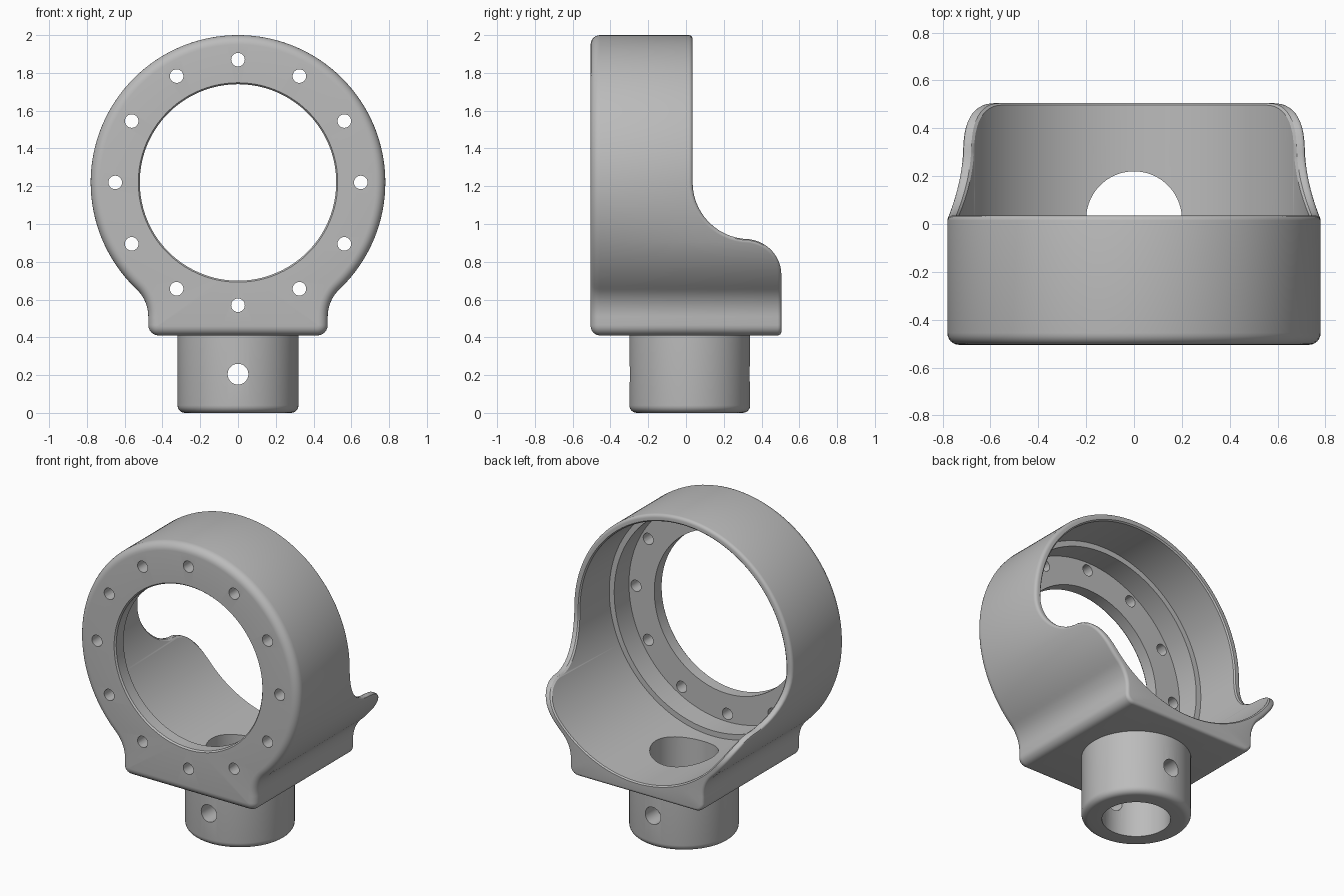
import bpy, bmesh
from math import pi, sin, cos, asin, atan2, sqrt, radians
from mathutils import Matrix, Vector

if "Cube" in bpy.data.objects:
    bpy.data.objects.remove(bpy.data.objects["Cube"])

CZ, R = 1.22, 0.78              # ring centre height and outer radius
FRONT, BACK, RIM = -0.505, 0.505, 0.035
HALF, FLOOR, FILLET = 0.475, 0.41, 0.2
EDGE, LIP = 0.05, 0.02          # front rounding and lip rounding
STEM_Y, STEM_R, BORE_R = 0.02, 0.32, 0.2

grey = bpy.data.materials.new("plain_grey")
grey.use_nodes = True
grey.diffuse_color = (0.5, 0.5, 0.5, 1)
grey.node_tree.nodes["Principled BSDF"].inputs["Base Color"].default_value = (0.5, 0.5, 0.5, 1)


def make_object(name, bm):
    bmesh.ops.recalc_face_normals(bm, faces=bm.faces)
    mesh = bpy.data.meshes.new(name)
    bm.to_mesh(mesh)
    bm.free()
    mesh.materials.append(grey)
    obj = bpy.data.objects.new(name, mesh)
    bpy.context.collection.objects.link(obj)
    return obj


def steps(a, b, n):
    """n values from just after a up to and including b."""
    return [a + (b - a) * (i + 1) / n for i in range(n)]


def lip_curve(off):
    """Scooped side edge as (y, z), moved inward by off."""
    r1, r2 = 0.3 + off, 0.19 - off
    scoop = [(0.335 - r1 * cos(t), CZ - r1 * sin(t)) for t in steps(0, pi / 2, 14)]
    mid = 0.315
    nose = [(mid + r2 * sin(t), 0.73 + r2 * cos(t)) for t in steps(0, pi / 2, 12)]
    return scoop + nose


def upper(r, off):
    """Upper half of a round section: top down to the end of the scoop."""
    pts = [(r * cos(a), RIM - off, CZ + r * sin(a)) for a in [pi / 2] + steps(pi / 2, 0, 40)]
    for y, z in lip_curve(off):
        h = max(-0.99 * r, z - CZ)
        pts.append((sqrt(r * r - h * h), y, CZ + h))
    return pts


def outline(d, off):
    """Half outline of the body, inset by d."""
    r, y = R - d, BACK - off
    pts = upper(r, off)
    fx = HALF + FILLET
    fz = CZ - sqrt((R + FILLET) ** 2 - fx ** 2)
    tangent = atan2(fz - CZ, fx)
    start = asin((pts[-1][2] - CZ) / r)
    low = [(r * cos(a), CZ + r * sin(a)) for a in steps(start, tangent, 4)]
    low += [(fx + (FILLET + d) * cos(a), fz + (FILLET + d) * sin(a))
            for a in steps(pi + tangent, pi, 10)]
    c = EDGE + 0.005
    low += [(HALF - c + (c - d) * cos(a), FLOOR + c + (c - d) * sin(a))
            for a in [0] + steps(0, -pi / 2, 6)]
    low += [(x, FLOOR + d) for x in steps(HALF - c, 0, 10)]
    return pts + [(x, y, z) for x, z in low]


def circle(r, off):
    """Half circle with points matching the outline."""
    pts = upper(r, off)
    start = asin((pts[-1][2] - CZ) / r)
    n = len(outline(0, 0)) - len(pts)
    low = [(r * cos(a), BACK - off, CZ + r * sin(a)) for a in steps(start, -pi / 2, n)]
    return pts + low


def flat(pts, y):
    return [(x, y, z) for x, _, z in pts]


# Body sections: hole, front rounding, outer wall, lip, bore, ledge, plate
INNER, SEAT, HOLE, PLATE, LEDGE = 0.735, 0.70, 0.52, -0.42, -0.27
rings = [flat(circle(HOLE, LIP), FRONT + 0.01), flat(circle(HOLE + 0.008, LIP), FRONT)]
for a in [0] + steps(0, pi / 2, 6):
    rings.append(flat(outline(EDGE * (1 - sin(a)), LIP), FRONT + EDGE * (1 - cos(a))))
for a in [0] + steps(0, pi / 2, 4):
    rings.append(outline(LIP * (1 - cos(a)), LIP * (1 - sin(a))))
rings += [circle(INNER + 0.008, 0), circle(INNER, 0.008)]
for r, y in ((INNER, LEDGE), (SEAT, LEDGE), (SEAT, PLATE), (HOLE, PLATE)):
    rings.append(flat(circle(r, LIP), y))

bm = bmesh.new()
loops = []
for half in rings:
    full = half + [(-x, y, z) for x, y, z in half[-2:0:-1]]
    loops.append([bm.verts.new(p) for p in full])
for k, a in enumerate(loops):
    b = loops[(k + 1) % len(loops)]
    for i in range(len(a)):
        j = (i + 1) % len(a)
        bm.faces.new((a[i], a[j], b[j], b[i]))
body = make_object("ring_body", bm)

# Stem: turned tube with rounded foot
bm = bmesh.new()
foot = 0.04
profile = [(BORE_R, FLOOR + 0.005), (BORE_R, 0)]
profile += [(STEM_R - foot + foot * sin(a), foot - foot * cos(a)) for a in [0] + steps(0, pi / 2, 6)]
profile.append((STEM_R, FLOOR + 0.005))
SIDES = 72
columns = []
for i in range(SIDES):
    a = 2 * pi * i / SIDES
    columns.append([bm.verts.new((r * cos(a), STEM_Y + r * sin(a), z)) for r, z in profile])
for i in range(SIDES):
    a, b = columns[i], columns[(i + 1) % SIDES]
    for j in range(len(profile)):
        k = (j + 1) % len(profile)
        bm.faces.new((a[j], a[k], b[k], b[j]))
stem = make_object("stem", bm)


def cylinders(name, centres, r, depth, along_y, sides):
    bm = bmesh.new()
    turn = Matrix.Rotation(pi / 2, 4, 'X') if along_y else Matrix()
    for c in centres:
        bmesh.ops.create_cone(bm, cap_ends=True, segments=sides, radius1=r, radius2=r,
                              depth=depth, matrix=Matrix.Translation(Vector(c)) @ turn)
    obj = make_object(name, bm)
    obj.hide_render = True
    return obj


def cut(obj, cutter):
    mod = obj.modifiers.new("cut", 'BOOLEAN')
    mod.operation, mod.solver, mod.object = 'DIFFERENCE', 'EXACT', cutter
    bpy.context.view_layer.objects.active = obj
    bpy.ops.object.modifier_apply(modifier=mod.name)
    bpy.data.objects.remove(cutter)


# Bolt circle, stem bore through the floor, and cross hole
bolts = [(0.65 * sin(i * pi / 6), -0.46, CZ + 0.65 * cos(i * pi / 6)) for i in range(12)]
cut(body, cylinders("bolt_cutter", bolts, 0.036, 0.2, True, 24))
cut(body, cylinders("bore_cutter", [(0, STEM_Y, 0.5)], BORE_R, 0.5, False, SIDES))
cut(stem, cylinders("pin_cutter", [(0, STEM_Y, 0.205)], 0.055, 1, True, 32))

for obj in (body, stem):
    bpy.ops.object.select_all(action='DESELECT')
    obj.select_set(True)
    bpy.context.view_layer.objects.active = obj
    bpy.ops.object.shade_smooth_by_angle(angle=radians(32))
